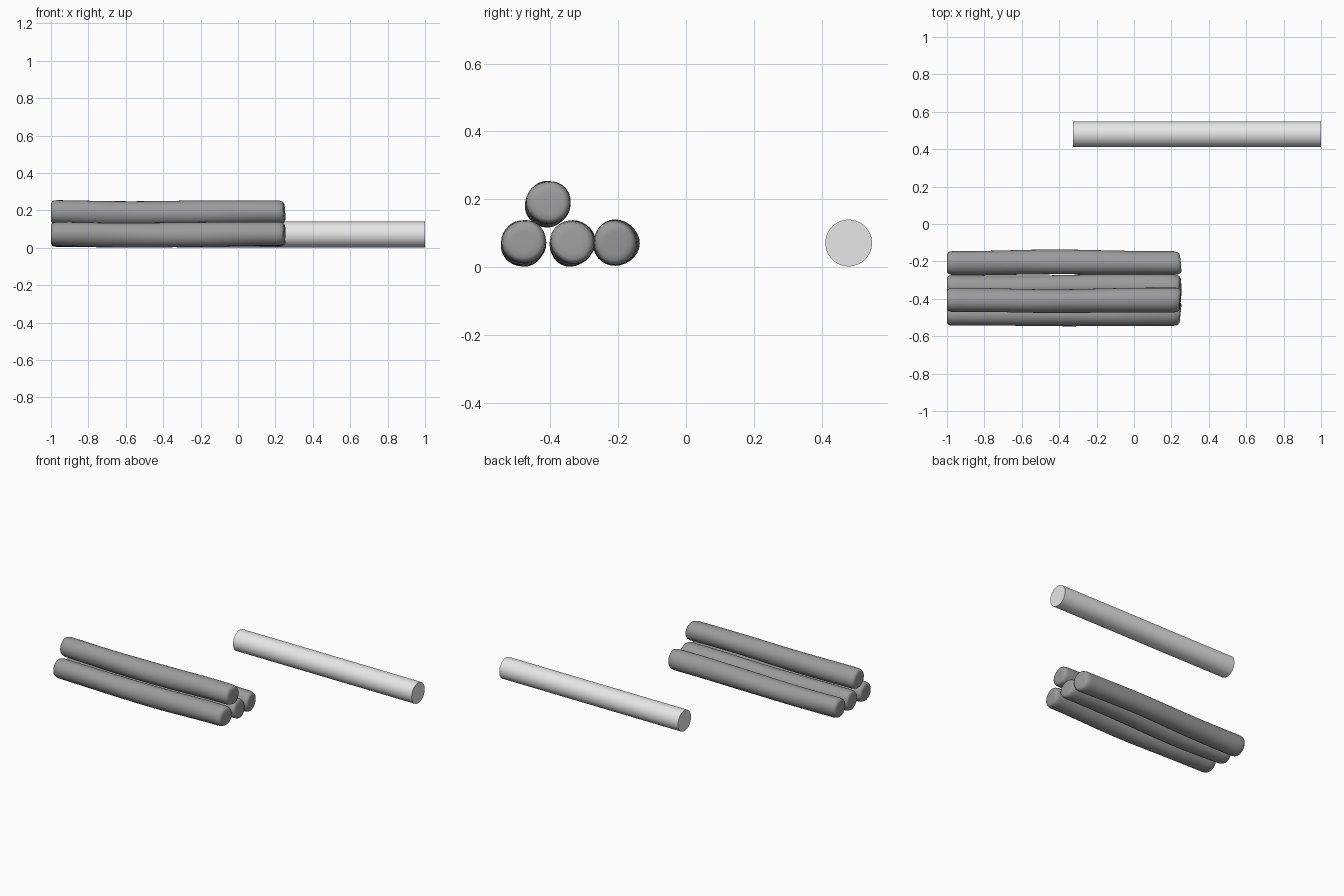
import bpy, bmesh, math
from mathutils import Vector

cube = bpy.data.objects.get("Cube")
if cube:
    bpy.data.objects.remove(cube)


def material(name, value):
    mat = bpy.data.materials.new(name)
    mat.use_nodes = True
    color = (value, value, value, 1)
    mat.diffuse_color = color
    mat.node_tree.nodes["Principled BSDF"].inputs["Base Color"].default_value = color
    return mat


dark_grey = material("dark grey", 0.33)
light_grey = material("light grey", 0.8)
X0, X1, SIDES = -1.0, 0.253, 28


def finish(obj, mat, angle):
    obj.data.materials.append(mat)
    bpy.ops.object.select_all(action='DESELECT')
    obj.select_set(True)
    bpy.context.view_layer.objects.active = obj
    bpy.ops.object.shade_smooth_by_angle(angle=math.radians(angle))


def log(name, y, z, turn):
    """Gently crooked log with rounded ends, turned about its own length."""
    # Stations along the log: distance from the end and radius factor
    cap = [(0, 0.5), (0.001, 0.76), (0.006, 0.88), (0.016, 0.96), (0.032, 1)]
    stations = [(X0 + d, f) for d, f in cap]
    stations += [(X0 + (X1 - X0) * i / 20, 1) for i in range(1, 20)]
    stations += [(X1 - d, f) for d, f in reversed(cap)]

    bm = bmesh.new()
    rings = []
    for x, factor in stations:
        sway_y = 0.003 * math.sin(5.5 * x + turn)
        sway_z = 0.004 * math.sin(5 * x + 0.9 + 0.3 * turn)
        ring = []
        for i in range(SIDES):
            a = math.tau * i / SIDES
            lump = 1 + 0.025 * math.sin(2 * a + 4 * x + turn) + 0.012 * math.sin(3 * a - 9 * x + turn)
            r = 0.0645 * factor * lump
            slant = 0.007 * math.cos(a + turn) * factor if x > X1 - 0.05 else 0
            ring.append(bm.verts.new((x + slant - (0.004 if slant else 0),
                                      y + sway_y + r * math.cos(a),
                                      z + sway_z + r * math.sin(a))))
        rings.append(ring)
    for a, b in zip(rings, rings[1:]):
        for i in range(SIDES):
            j = (i + 1) % SIDES
            bm.faces.new((a[i], a[j], b[j], b[i]))
    bm.faces.new(rings[0])
    bm.faces.new(rings[-1])
    bmesh.ops.recalc_face_normals(bm, faces=bm.faces)
    mesh = bpy.data.meshes.new(name)
    bm.to_mesh(mesh)
    bm.free()
    obj = bpy.data.objects.new(name, mesh)
    bpy.context.collection.objects.link(obj)
    finish(obj, dark_grey, 60)


# Stack: three logs on the ground, one resting on top
log("front_log", -0.481, 0.071, 0.0)
log("middle_log", -0.336, 0.071, 1.7)
log("back_log", -0.206, 0.071, 3.6)
log("top_log", -0.409, 0.187, 0.6)

# Straight pole lying behind the stack
bpy.ops.mesh.primitive_cylinder_add(vertices=64, radius=0.069, depth=1.325,
                                    location=(0.3375, 0.48, 0.071),
                                    rotation=(0, math.pi / 2, 0))
pole = bpy.context.object
pole.name = "pole"
finish(pole, light_grey, 30)
